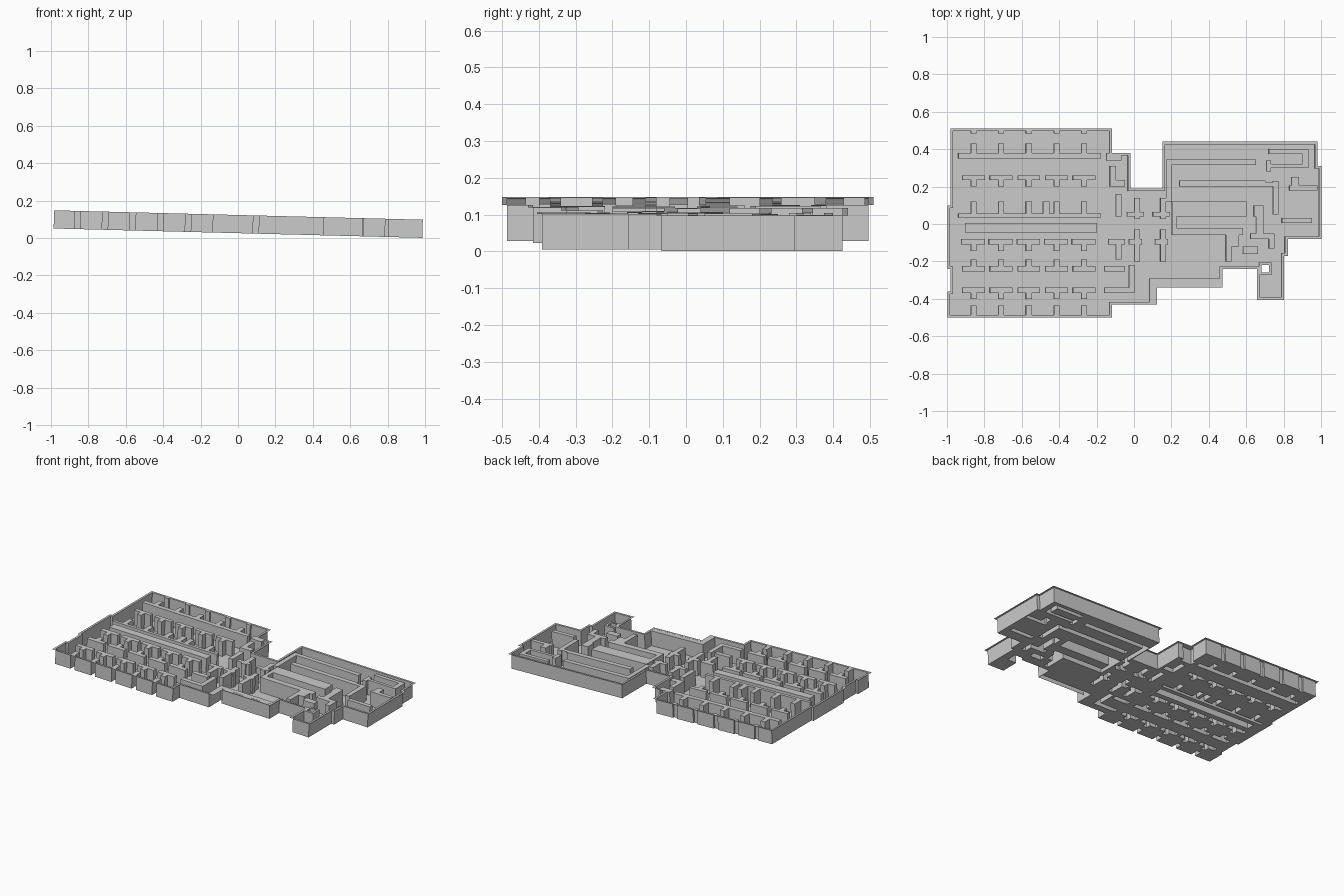
import bpy, bmesh, math
from mathutils import Matrix

if "Cube" in bpy.data.objects:
    bpy.data.objects.remove(bpy.data.objects["Cube"])

RIM = 0.014      # flange width outside the rooms
DEPTH = 0.097    # wall height
TILT = 0.0254    # slope of the whole plan along x

# Overall footprint as overlapping rectangles: x0, x1, y0, y1
outline = [
    (-.985, -.12, -.36, .51), (-1, -.12, -.50, -.36), (-.975, -.02, -.43, .38),
    (-.2, .12, -.43, .19), (-.1, .47, -.34, .19), (.15, .98, -.08, .44),
    (.9, 1.0, -.08, .31), (0, .82, -.17, .1), (0, .80, -.24, .1),
    (.655, .80, -.405, -.2), (-1, -.9, -.24, .1),
]
shaft = (.68, .72, -.26, -.22)

walls = []


def wall(x0, x1, y0, y1):
    walls.append((x0, x1, y0, y1))


# Left wing: repeated room dividers
for i in range(5):
    x = -.86 + .148 * i
    for y0, y1 in ((.485, .51), (.36, .43), (.20, .25), (.04, .12), (-.11, -.10),
                   (-.245, -.19), (-.40, -.36), (-.50, -.435)):
        wall(x - .015, x + .015, y0, y1)
    wall(x - .06, x + .06, .235, .26)
    wall(x - .065, x + .06, -.11, -.08)
    wall(x - .015, x + .015, -.145, -.10)
    wall(x - .06, x + .06, -.255, -.225)
    wall(x - .06, x + .06, -.37, -.34)

# Left wing: long corridor walls
wall(-.94, -.18, .35, .38)
wall(-.94, -.18, .035, .055)
wall(-.905, -.20, -.045, .005)
wall(-.49, -.455, .04, .12)

# Link between the wings
for r in ((-.15, -.07, .34, .38), (-.13, -.10, .2, .31), (-.13, -.05, .2, .235),
          (-.10, -.07, .04, .16), (-.14, -.05, -.11, -.08), (-.10, -.07, -.19, -.1),
          (-.16, -.05, -.255, -.225), (-.16, -.03, -.37, -.34), (-.03, 0, -.37, -.22)):
    wall(*r)
for x in (.0, .14):
    wall(x, x + .03, .03, .14)
    wall(x, x + .03, -.20, -.03)
    wall(x - .04, x + .05, .04, .065)
    wall(x - .03, x + .04, -.11, -.08)

# Right wing: hall walls
for r in ((.17, .65, .315, .345), (.17, .20, .12, .345), (.24, .70, .20, .232),
          (.22, .60, .04, .12), (.20, .58, -.06, -.022), (.20, .225, -.06, .12),
          (.08, .455, -.325, -.292), (.08, .11, -.42, -.30)):
    wall(*r)
# Right wing: small rooms
for r in ((.72, .93, .375, .40), (.90, .93, .30, .40), (.72, .93, .30, .32),
          (.705, .73, .28, .34), (.70, .77, .20, .225), (.74, .77, .05, .23),
          (.83, .98, .18, .205), (.84, .88, .18, .25), (.79, .95, .005, .032),
          (.64, .68, .04, .10), (.49, .56, -.12, -.05), (.49, .52, -.2, -.1),
          (.58, .66, -.16, -.12), (.65, .69, -.06, .10), (.62, .72, -.08, -.05),
          (.72, .75, -.13, -.05)):
    wall(*r)


def inside(rects, x, y):
    return any(a < x < b and c < y < d for a, b, c, d in rects)


def in_plan(x, y):
    return inside(outline, x, y) and not inside([shaft], x, y)


def is_floor(x, y):
    e = (-RIM, 0, RIM)
    return not inside(walls, x, y) and all(in_plan(x + i, y + j) for i in e for j in e)


def breaks(k):
    vals = {round(v, 4) for r in walls for v in r[k:k + 2]}
    for r in outline + [shaft]:
        for v in r[k:k + 2]:
            vals |= {round(v + o, 4) for o in (-RIM, 0, RIM)}
    return sorted(vals)


xs, ys = breaks(0), breaks(2)
nx, ny = len(xs) - 1, len(ys) - 1
floor = [[is_floor((xs[i] + xs[i + 1]) / 2, (ys[j] + ys[j + 1]) / 2)
          for j in range(ny)] for i in range(nx)]


def finish(name, quads):
    bm = bmesh.new()
    for q in quads:
        bm.faces.new([bm.verts.new(p) for p in q])
    bmesh.ops.remove_doubles(bm, verts=bm.verts, dist=1e-5)
    bmesh.ops.dissolve_limit(bm, angle_limit=.01, verts=bm.verts, edges=bm.edges)
    bmesh.ops.transform(bm, verts=bm.verts, matrix=Matrix.Translation((0, 0, .0255))
                        @ Matrix.Rotation(math.atan(TILT), 4, 'Y'))
    me = bpy.data.meshes.new(name)
    bm.to_mesh(me)
    bm.free()
    bpy.context.collection.objects.link(bpy.data.objects.new(name, me))


tops, floors, sides = [], [], []
for i in range(nx):
    for j in range(ny):
        a, b, c, d = xs[i], xs[i + 1], ys[j], ys[j + 1]
        ring = [(a, c), (b, c), (b, d), (a, d)]
        if not floor[i][j]:
            if in_plan((a + b) / 2, (c + d) / 2):
                tops.append([(x, y, DEPTH) for x, y in ring])
            continue
        floors.append([(x, y, 0) for x, y in ring])
        for k, (di, dj) in enumerate(((0, -1), (1, 0), (0, 1), (-1, 0))):
            if not floor[i + di][j + dj]:
                p, q = ring[k], ring[(k + 1) % 4]
                sides.append([(*q, 0), (*p, 0), (*p, DEPTH), (*q, DEPTH)])

# Wall caps with rim, recessed room floors, vertical wall faces
finish("wall_tops", tops)
finish("room_floors", floors)
finish("wall_sides", sides)
